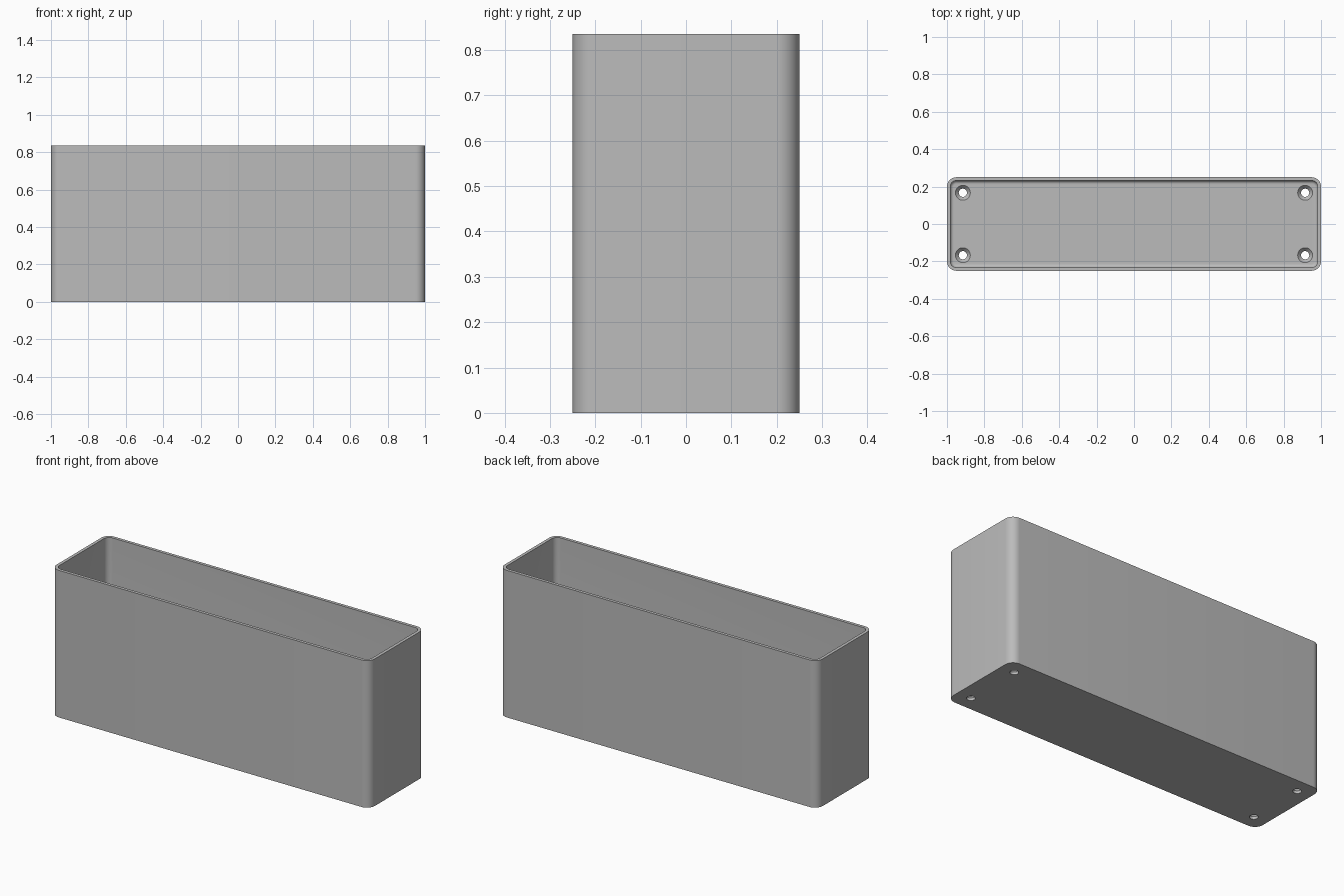
import bpy, bmesh, math

old = bpy.data.objects.get("Cube")
if old:
    bpy.data.objects.remove(old, do_unlink=True)

HALF_X, HALF_Y, HEIGHT = 1.0, 0.25, 0.835
RADIUS, WALL, FLOOR, FILLET = 0.05, 0.018, 0.035, 0.018
SEGMENTS = 10

grey = bpy.data.materials.new("plain grey")
grey.use_nodes = True
colour = (0.5, 0.5, 0.5, 1)
grey.diffuse_color = colour
grey.node_tree.nodes["Principled BSDF"].inputs["Base Color"].default_value = colour


def make_object(name, bm):
    bmesh.ops.recalc_face_normals(bm, faces=bm.faces)
    mesh = bpy.data.meshes.new(name)
    bm.to_mesh(mesh)
    bm.free()
    mesh.materials.append(grey)
    obj = bpy.data.objects.new(name, mesh)
    bpy.context.collection.objects.link(obj)
    return obj


def rounded_ring(bm, inset, z):
    """Rounded rectangle loop, inset from the outer wall."""
    r = RADIUS - inset
    cx, cy = HALF_X - RADIUS, HALF_Y - RADIUS
    ring = []
    for corner, (sx, sy) in enumerate(((1, 1), (-1, 1), (-1, -1), (1, -1))):
        for i in range(SEGMENTS + 1):
            a = (corner + i / SEGMENTS) * math.pi / 2
            ring.append(bm.verts.new((sx * cx + r * math.cos(a),
                                      sy * cy + r * math.sin(a), z)))
    return ring


def round_ring(bm, centre, r, z, sides=32):
    return [bm.verts.new((centre[0] + r * math.cos(2 * math.pi * i / sides),
                          centre[1] + r * math.sin(2 * math.pi * i / sides), z))
            for i in range(sides)]


def loft(bm, rings):
    """Join consecutive loops and cap both ends."""
    for a, b in zip(rings, rings[1:]):
        n = len(a)
        for i in range(n):
            j = (i + 1) % n
            bm.faces.new((a[i], a[j], b[j], b[i]))
    bm.faces.new(rings[0][::-1])
    bm.faces.new(rings[-1])


# Open box: outer wall, rim, inner wall, filleted floor
profile = [(0, 0), (0, HEIGHT), (WALL, HEIGHT)]
for i in range(7):
    a = i / 6 * math.pi / 2
    profile.append((WALL + FILLET * (1 - math.cos(a)),
                    FLOOR + FILLET * (1 - math.sin(a))))
bm = bmesh.new()
loft(bm, [rounded_ring(bm, inset, z) for inset, z in profile])
box = make_object("box_shell", bm)

# Countersunk screw holes through the floor
bm = bmesh.new()
for x in (-0.915, 0.915):
    for y in (-0.167, 0.167):
        steps = [(0.022, -0.02), (0.022, FLOOR - 0.02),
                 (0.04, FLOOR), (0.04, FLOOR + 0.01)]
        loft(bm, [round_ring(bm, (x, y), r, z) for r, z in steps])
cutter = make_object("screw_hole_cutter", bm)
cutter.hide_render = True

cut = box.modifiers.new("screw_holes", 'BOOLEAN')
cut.operation = 'DIFFERENCE'
cut.solver = 'EXACT'
cut.object = cutter

bpy.ops.object.select_all(action='DESELECT')
box.select_set(True)
bpy.context.view_layer.objects.active = box
bpy.ops.object.modifier_apply(modifier=cut.name)
bpy.data.objects.remove(cutter, do_unlink=True)
bpy.ops.object.shade_smooth_by_angle(angle=math.radians(30))
